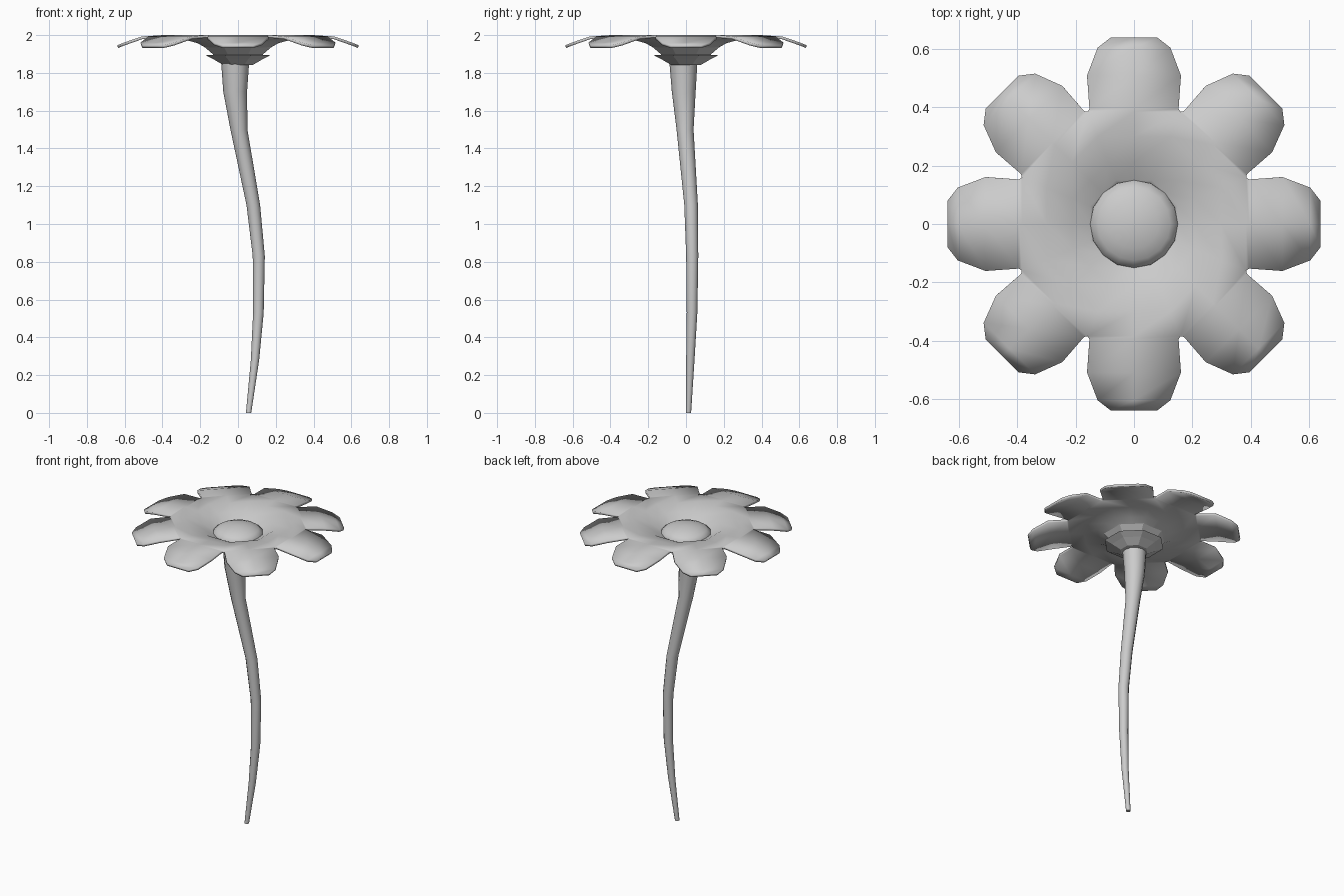
import bpy, bmesh
from math import sin, cos, pi, radians, tan
from mathutils import Matrix, Vector

if "Cube" in bpy.data.objects:
    bpy.data.objects.remove(bpy.data.objects["Cube"])


def make_object(name, bm, angle=None):
    me = bpy.data.meshes.new(name)
    bm.to_mesh(me)
    bm.free()
    ob = bpy.data.objects.new(name, me)
    bpy.context.collection.objects.link(ob)
    if angle:
        bpy.ops.object.select_all(action='DESELECT')
        ob.select_set(True)
        bpy.context.view_layer.objects.active = ob
        bpy.ops.object.shade_smooth_by_angle(angle=radians(angle))
    return ob


def loft(name, rings, sides, angle=None, phase=0.0, cap_top=True, cap_bottom=True):
    """Skin rings given as (x, y, z, radius)."""
    bm = bmesh.new()
    loops = [[bm.verts.new((x + r * cos(phase + 2 * pi * i / sides),
                            y + r * sin(phase + 2 * pi * i / sides), z))
              for i in range(sides)] for x, y, z, r in rings]
    for a, b in zip(loops, loops[1:]):
        for i in range(sides):
            j = (i + 1) % sides
            bm.faces.new((a[i], a[j], b[j], b[i]))
    if cap_bottom:
        bm.faces.new(loops[0][::-1])
    if cap_top:
        bm.faces.new(loops[-1])
    return make_object(name, bm, angle)


# Curved stem, thickening toward the bloom
loft("stem", [(.056, .013, 0, .014), (.09, .023, .28, .022), (.108, .032, .53, .028),
              (.110, .033, .83, .032), (.081, .027, 1.1, .036), (.005, -.005, 1.5, .045),
              (-.015, -.012, 1.7, .063), (-.015, -.014, 1.87, .075)], 12, 50)

# Faceted calyx under the bloom
loft("calyx", [(0, 0, 1.842, .085), (0, 0, 1.872, .14), (0, 0, 1.893, .185),
               (0, 0, 1.897, .13)], 8, phase=pi / 8)

# Cup that carries the petals
loft("receptacle", [(0, 0, 1.88, .12), (0, 0, 1.9, .145), (0, 0, 1.955, .215),
                    (0, 0, 1.975, .25)], 8, phase=pi / 8, cap_top=False)

# Eight petals: rows of (distance, half width, height)
t = tan(pi / 8)
rows = [(.12, .12 * t, 1.925), (.15, .15 * t, 1.938), (.21, .21 * t, 1.972),
        (.3, .3 * t, 1.995), (.385, .385 * t, 2.0), (.395, .153, 2.0),
        (.51, .161, 1.993), (.605, .125, 1.96), (.64, .08, 1.946)]
bm = bmesh.new()
for k in range(8):
    rot = Matrix.Rotation(k * pi / 4, 3, 'Z')
    grid = [[bm.verts.new(rot @ Vector((s * w, d, z))) for s in (-1, 0, 1)]
            for d, w, z in rows]
    for a, b in zip(grid, grid[1:]):
        for i in range(2):
            bm.faces.new((a[i], a[i + 1], b[i + 1], b[i]))
bmesh.ops.remove_doubles(bm, verts=bm.verts, dist=.0005)
petals = make_object("petals", bm, 40)
mod = petals.modifiers.new("thickness", 'SOLIDIFY')
mod.thickness = .015
mod.offset = -1

# Domed centre
loft("flower_centre", [(0, 0, 1.925, .152), (0, 0, 1.942, .15), (0, 0, 1.962, .125),
                       (0, 0, 1.978, .085), (0, 0, 1.987, .04), (0, 0, 1.989, .008)],
     16, 60)
